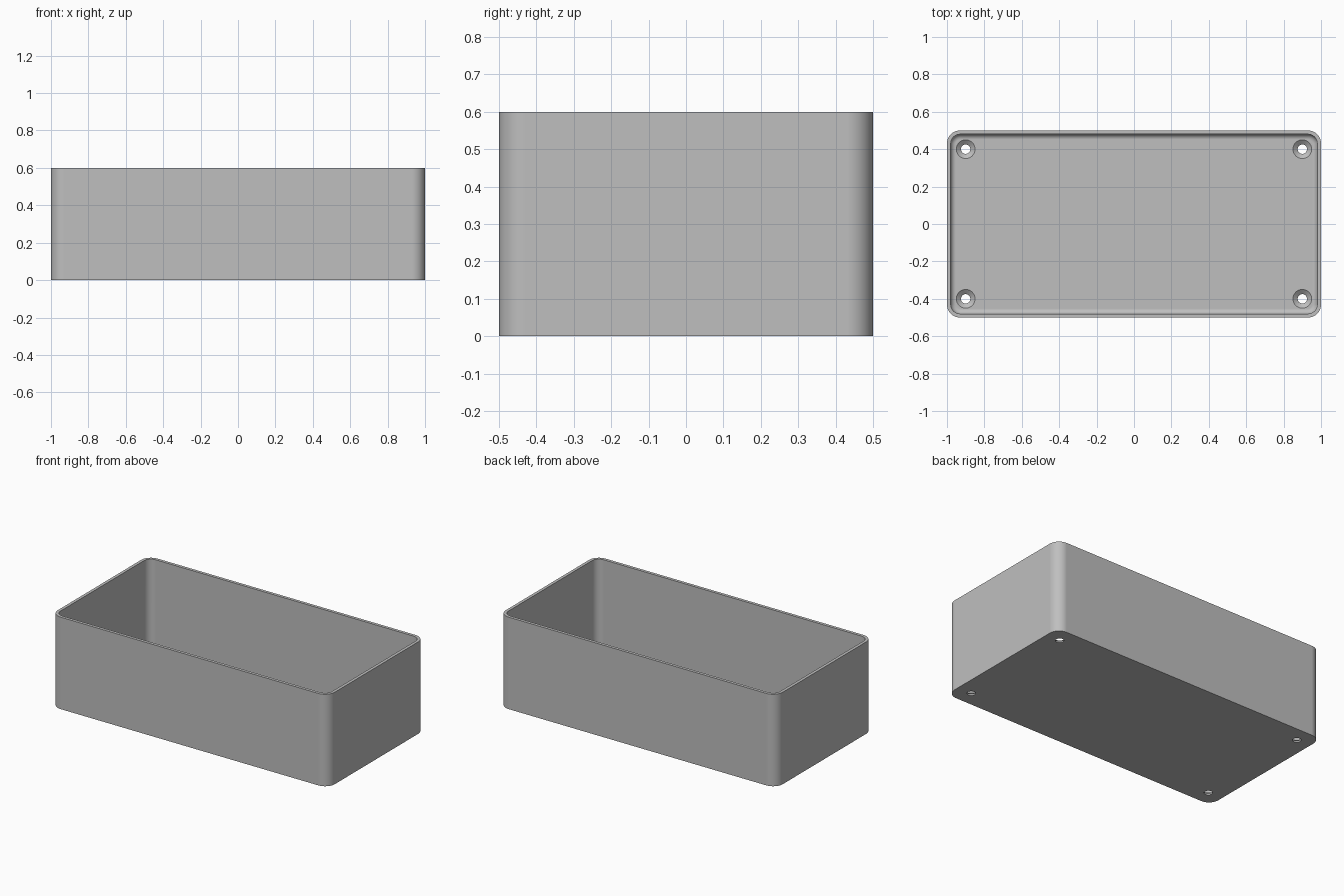
import bpy, bmesh, math

cube = bpy.data.objects.get("Cube")
if cube:
    bpy.data.objects.remove(cube, do_unlink=True)

HALF_X, HALF_Y, HEIGHT = 1.0, 0.5, 0.6
CORNER, WALL, FLOOR, FILLET = 0.07, 0.02, 0.03, 0.028
HOLE_X, HOLE_Y, HOLE_R, SINK_R = 0.9, 0.4, 0.025, 0.05

grey = bpy.data.materials.new("plain grey")
grey.use_nodes = True
colour = (0.52, 0.52, 0.52, 1)
grey.diffuse_color = colour
grey.node_tree.nodes["Principled BSDF"].inputs["Base Color"].default_value = colour


def rounded_ring(bm, inset, z, steps=10):
    """Rounded rectangle loop, inset from the outer wall."""
    radius = CORNER - inset
    verts = []
    for quarter, (sx, sy) in enumerate([(1, 1), (-1, 1), (-1, -1), (1, -1)]):
        for i in range(steps + 1):
            a = (quarter + i / steps) * math.pi / 2
            verts.append(bm.verts.new((sx * (HALF_X - CORNER) + radius * math.cos(a),
                                       sy * (HALF_Y - CORNER) + radius * math.sin(a), z)))
    return verts


def circle_ring(bm, x, y, radius, z, steps=40):
    return [bm.verts.new((x + radius * math.cos(2 * math.pi * i / steps),
                          y + radius * math.sin(2 * math.pi * i / steps), z))
            for i in range(steps)]


def skin(bm, rings):
    """Bridge successive loops and cap both ends."""
    for low, high in zip(rings, rings[1:]):
        n = len(low)
        for i in range(n):
            j = (i + 1) % n
            bm.faces.new((low[i], low[j], high[j], high[i]))
    bm.faces.new(rings[0][::-1])
    bm.faces.new(rings[-1])


def make_object(name, bm):
    bmesh.ops.recalc_face_normals(bm, faces=bm.faces)
    mesh = bpy.data.meshes.new(name)
    bm.to_mesh(mesh)
    bm.free()
    mesh.materials.append(grey)
    obj = bpy.data.objects.new(name, mesh)
    bpy.context.collection.objects.link(obj)
    return obj


# Open box: outer wall, rim, inner wall, rounded floor edge
profile = [(0, 0), (0, HEIGHT), (WALL, HEIGHT)]
for i in range(9):
    a = i / 8 * math.pi / 2
    profile.append((WALL + FILLET * (1 - math.cos(a)), FLOOR + FILLET * (1 - math.sin(a))))
bm = bmesh.new()
skin(bm, [rounded_ring(bm, inset, z) for inset, z in profile])
box = make_object("open_box", bm)

# Countersunk screw holes in the four floor corners
bm = bmesh.new()
for sx in (-1, 1):
    for sy in (-1, 1):
        steps = [(HOLE_R, -0.05), (HOLE_R, FLOOR - 0.02), (SINK_R, FLOOR), (SINK_R, FLOOR + 0.01)]
        skin(bm, [circle_ring(bm, sx * HOLE_X, sy * HOLE_Y, r, z) for r, z in steps])
cutter = make_object("screw_hole_cutter", bm)
cutter.hide_render = True

cut = box.modifiers.new("screw_holes", 'BOOLEAN')
cut.operation = 'DIFFERENCE'
cut.solver = 'EXACT'
cut.object = cutter

bpy.ops.object.select_all(action='DESELECT')
box.select_set(True)
bpy.context.view_layer.objects.active = box
bpy.ops.object.modifier_apply(modifier=cut.name)
bpy.data.objects.remove(cutter, do_unlink=True)

# Smooth rounds, crisp rim and base
bpy.ops.object.shade_smooth_by_angle(angle=math.radians(30))
weighted = box.modifiers.new("even_normals", 'WEIGHTED_NORMAL')
weighted.keep_sharp = True
